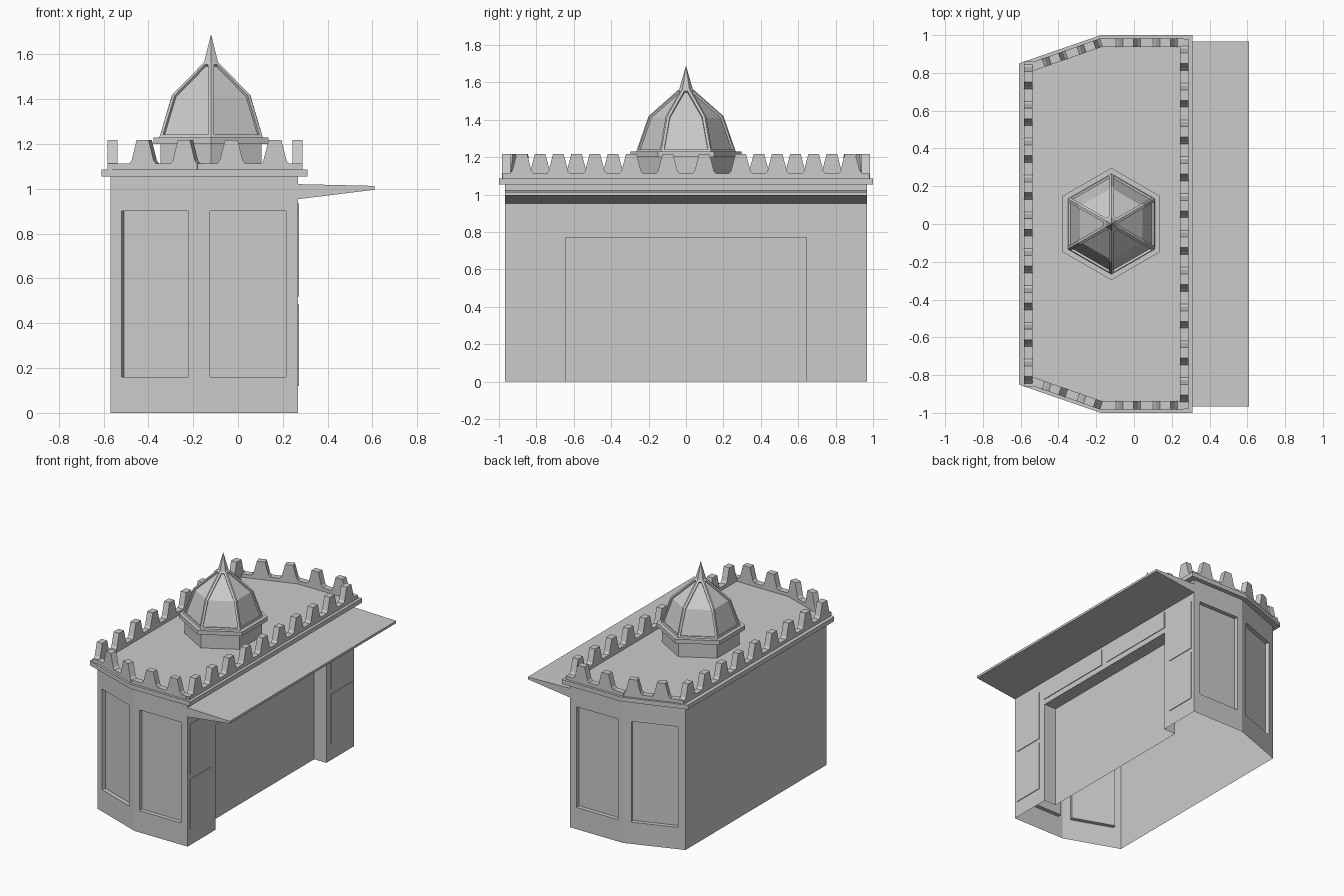
import bpy, bmesh
from math import sin, cos, radians, pi
from mathutils import Vector

if "Cube" in bpy.data.objects:
    bpy.data.objects.remove(bpy.data.objects["Cube"])


def make_object(name, bm):
    bmesh.ops.recalc_face_normals(bm, faces=bm.faces)
    me = bpy.data.meshes.new(name)
    bm.to_mesh(me)
    bm.free()
    ob = bpy.data.objects.new(name, me)
    bpy.context.collection.objects.link(ob)
    return ob


def extrude_polygon(name, points, offset):
    """Solid from a planar 3D polygon swept along an offset vector."""
    bm = bmesh.new()
    face = bm.faces.new([bm.verts.new(p) for p in points])
    res = bmesh.ops.extrude_face_region(bm, geom=[face], use_keep_orig=True)
    verts = [v for v in res["geom"] if isinstance(v, bmesh.types.BMVert)]
    bmesh.ops.translate(bm, vec=Vector(offset), verts=verts)
    return make_object(name, bm)


def box(name, lo, hi):
    (x0, y0, z0), (x1, y1, z1) = lo, hi
    return extrude_polygon(name, [(x0, y0, z0), (x1, y0, z0), (x1, y1, z0), (x0, y1, z0)],
                           (0, 0, z1 - z0))


def prism(name, plan, z0, z1):
    return extrude_polygon(name, [(x, y, z0) for x, y in plan], (0, 0, z1 - z0))


def mirrored_plan(half):
    return half + [(x, -y) for x, y in reversed(half)]


# Body: six-sided plan
front_corner, bend, rear_corner = (0.267, 0.967), (-0.165, 0.967), (-0.57, 0.82)
body = prism("kiosk_body", mirrored_plan([front_corner, bend, rear_corner]), 0, 1.056)

# Cutters for the serving recess and the sunken end panels
cutters = [box("recess_cutter", (0.168, -0.645, -0.1), (0.4, 0.645, 0.77))]
for s in (-1, 1):
    for a, b, x0, x1 in ((front_corner, bend, 0.215, -0.125), (bend, rear_corner, -0.22, -0.52)):
        a, b = Vector((a[0], a[1], 0)), Vector((b[0], b[1], 0))
        p0 = a.lerp(b, (x0 - a.x) / (b.x - a.x))
        p1 = a.lerp(b, (x1 - a.x) / (b.x - a.x))
        n = Vector((a.y - b.y, b.x - a.x, 0)).normalized()
        if n.y > 0:
            n = -n  # points into the body
        quad = [p0 + n * 0.03, p1 + n * 0.03, p1 - n * 0.05, p0 - n * 0.05]
        cutters.append(prism("panel_cutter", [(p.x, p.y * s) for p in quad], 0.16, 0.90))

for c in cutters:
    c.hide_render = True
    m = body.modifiers.new("cut", "BOOLEAN")
    m.object, m.operation, m.solver = c, "DIFFERENCE", "EXACT"
evaluated = body.evaluated_get(bpy.context.evaluated_depsgraph_get())
bm = bmesh.new()
bm.from_mesh(evaluated.to_mesh())
body.modifiers.clear()
# Open underside
bottom = [f for f in bm.faces if all(v.co.z < 1e-3 for v in f.verts)]
bmesh.ops.delete(bm, geom=bottom, context="FACES")
bm.to_mesh(body.data)
bm.free()
for c in cutters:
    bpy.data.objects.remove(c)

# Thin raised panels around the serving opening
for s in (-1, 1):
    for z0, z1 in ((0.12, 0.485), (0.52, 0.89)):
        y0, y1 = sorted((s * 0.70, s * 0.94))
        box("pillar_panel", (0.262, y0, z0), (0.272, y1, z1))
    y0, y1 = sorted((s * 0.025, s * 0.65))
    box("lintel_panel", (0.262, y0, 0.81), (0.272, y1, 0.935))

# Awning wedge
extrude_polygon("awning", [(0.262, -0.967, 0.953), (0.61, -0.967, 0.996),
                           (0.61, -0.967, 1.013), (0.262, -0.967, 1.021)], (0, 1.934, 0))

# Roof slab
prism("roof_slab", mirrored_plan([(0.31, 1.0), (-0.175, 1.0), (-0.61, 0.85)]), 1.055, 1.087)


# Crenellated parapet
def parapet(name, a, b, centres, thick=0.045):
    """Wall from a to b with tapered merlons at distances along it."""
    a, b = Vector((*a, 0)), Vector((*b, 0))
    d = (b - a).normalized()
    n = Vector((-d.y, d.x, 0)) * thick
    prof = [(0, 1.085), (0, 1.112)]
    for c in centres:
        prof += [(c + u, z) for u, z in ((-0.064, 1.112), (-0.052, 1.126), (-0.028, 1.218),
                                         (0.028, 1.218), (0.052, 1.126), (0.064, 1.112))]
    length = (b - a).length
    prof += [(length, 1.112), (length, 1.085)]
    extrude_polygon(name, [a + d * u + Vector((0, 0, z)) - n / 2 for u, z in prof], n)


parapet("front_parapet", (0.266, -0.98), (0.266, 0.98), [0.98 + (i - 4.5) * 0.195 for i in range(10)])
parapet("rear_parapet", (-0.56, -0.86), (-0.56, 0.86), [0.86 + (i - 4) * 0.195 for i in range(9)])
for s in (-1, 1):
    parapet("end_parapet", (-0.18, s * 0.96), (0.266, s * 0.96), [0.15, 0.345])
    parapet("angled_parapet", (-0.56, s * 0.825), (-0.175, s * 0.96), [0.15, 0.345])


# Hexagonal cupola
def hexagon(r):
    return [(-0.12 + r * cos(radians(30 + 60 * i)), r * sin(radians(30 + 60 * i))) for i in range(6)]


prism("cupola_drum", hexagon(0.26), 1.08, 1.205)
prism("cupola_flange", hexagon(0.297), 1.2, 1.23)

# Ribbed dome: each side gets a sunken panel, topped by a spire
bm = bmesh.new()
rings = [[bm.verts.new((x, y, z)) for x, y in hexagon(r)]
         for r, z in ((0.267, 1.228), (0.2, 1.42), (0.036, 1.565))]
tip = bm.verts.new((-0.12, 0, 1.69))
sides = []
for i in range(6):
    j = (i + 1) % 6
    sides.append([bm.faces.new((lo[i], lo[j], hi[j], hi[i])) for lo, hi in zip(rings, rings[1:])])
    bm.faces.new((rings[2][i], rings[2][j], tip))
bm.faces.new(rings[0][::-1])
bm.normal_update()
for faces in sides:
    bmesh.ops.inset_region(bm, faces=faces, thickness=0.014, depth=0, use_even_offset=True)
    bm.normal_update()
    bmesh.ops.inset_region(bm, faces=faces, thickness=0.001, depth=-0.012, use_even_offset=True)
make_object("cupola_dome", bm)
